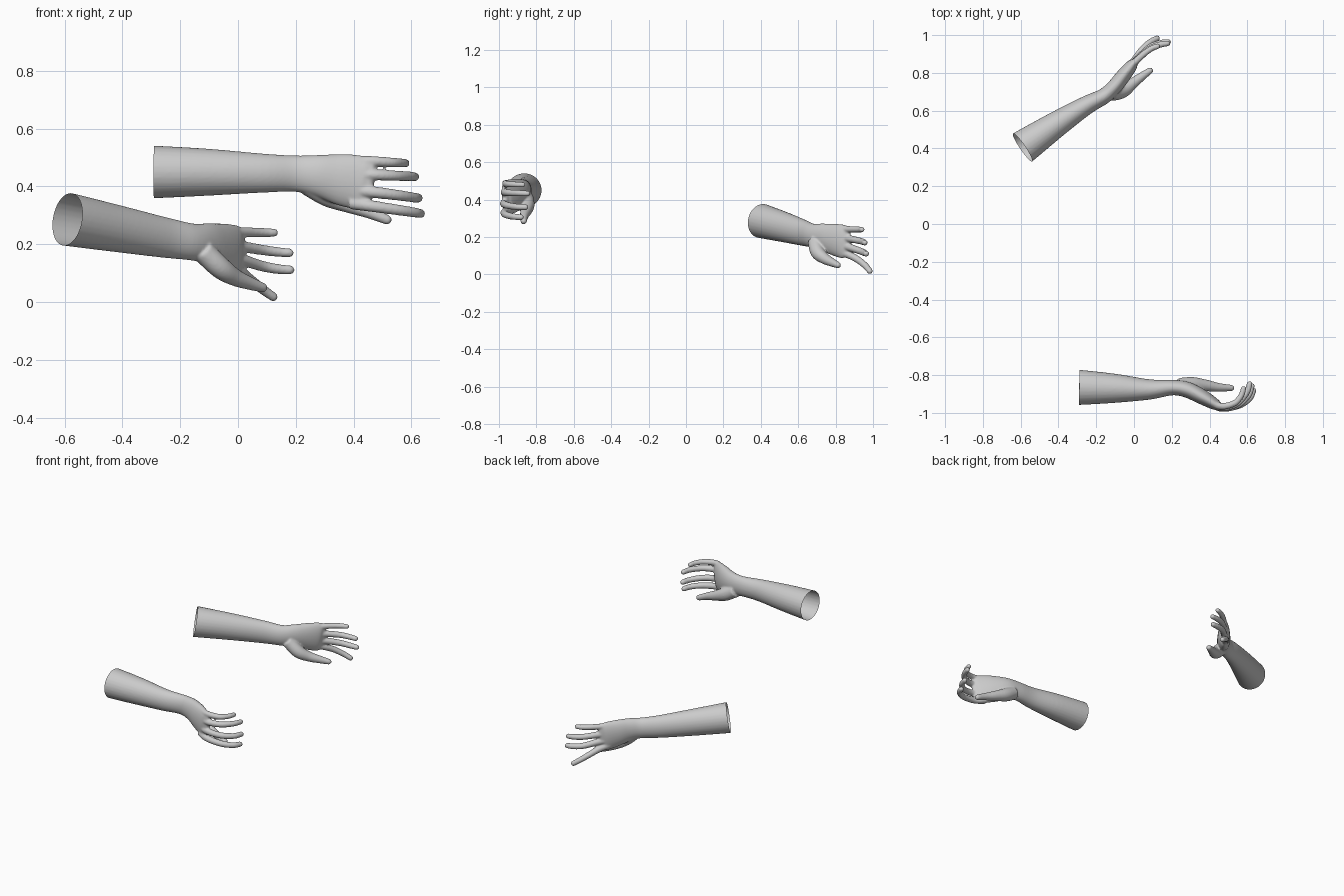
import bpy, bmesh, math
from mathutils import Vector

UP = Vector((0, 0, 1))


def spline(pts, steps=6):
    # Catmull-Rom through (x, y, z, half width, half thickness) points
    p = [Vector(q) for q in pts]
    p = [p[0] * 2 - p[1]] + p + [p[-1] * 2 - p[-2]]
    out = []
    for i in range(1, len(p) - 2):
        a, b, c, d = p[i - 1:i + 3]
        for k in range(steps):
            t = k / steps
            out.append((b * 2 + (c - a) * t + (a * 2 - b * 5 + c * 4 - d) * t * t
                        + (b * 3 - a - c * 3 + d) * t ** 3) * 0.5)
    return out + [p[-2]]


def loft(bm, pts, sides=28):
    # closed tube of elliptical rings with a rounded far end
    s = spline(pts)
    rings = []
    for i, q in enumerate(s):
        t = Vector(s[min(i + 1, len(s) - 1)][:3]) - Vector(s[max(i - 1, 0)][:3])
        rings.append((Vector(q[:3]), t.normalized(), q[3], q[4]))
    c, t, a, b = rings[-1]
    for k in range(1, 6):
        ang = math.radians(k * 16.5)
        f = math.cos(ang)
        rings.append((c + t * b * math.sin(ang), t, a * f, b * f))
    prev = None
    for c, t, a, b in rings:
        n = t.cross(UP).normalized()
        w = n.cross(t)
        cur = [bm.verts.new(c + w * a * math.cos(g) + n * b * math.sin(g))
               for g in (2 * math.pi * j / sides for j in range(sides))]
        if prev:
            for j in range(sides):
                k = (j + 1) % sides
                bm.faces.new((prev[j], prev[k], cur[k], cur[j]))
        else:
            bm.faces.new(cur[::-1])
        prev = cur
    bm.faces.new(prev)


def make_hand(name, arm, thumb, fingers):
    bm = bmesh.new()
    # forearm and palm, run a little past the elbow cut
    start = Vector(arm[0][:3])
    axis = (Vector(arm[1][:3]) - start).normalized()
    extra = tuple(start - axis * 0.05) + tuple(arm[0][3:])
    loft(bm, [extra] + arm)
    # thumb and fingers
    loft(bm, [p + (p[3],) for p in thumb])
    for radius, path in fingers:
        n = len(path) - 1
        loft(bm, [p + (radius * (1.25 - 0.32 * i / n),) * 2 for i, p in enumerate(path)])
    bmesh.ops.recalc_face_normals(bm, faces=bm.faces)
    me = bpy.data.meshes.new(name)
    bm.to_mesh(me)
    bm.free()
    ob = bpy.data.objects.new(name, me)
    bpy.context.collection.objects.link(ob)
    # blend all parts into one skin
    rm = ob.modifiers.new("blend", 'REMESH')
    rm.mode = 'VOXEL'
    rm.voxel_size = 0.005
    sm = ob.modifiers.new("soften", 'SMOOTH')
    sm.factor = 0.5
    sm.iterations = 8
    dg = bpy.context.evaluated_depsgraph_get()
    skin = bpy.data.meshes.new_from_object(ob.evaluated_get(dg))
    ob.modifiers.clear()
    # open the elbow end
    bm = bmesh.new()
    bm.from_mesh(skin)
    bmesh.ops.bisect_plane(bm, geom=bm.verts[:] + bm.edges[:] + bm.faces[:],
                           plane_co=start, plane_no=axis, clear_inner=True)
    for f in bm.faces:
        f.smooth = True
    bm.to_mesh(skin)
    bm.free()
    ob.data = skin


# front hand, back of the hand to the front, fingers curled
make_hand(
    "left_hand",
    [(-0.29, -0.865, 0.45, 0.091, 0.093), (-0.1, -0.87, 0.449, 0.081, 0.077),
     (0.08, -0.876, 0.446, 0.068, 0.054), (0.2, -0.866, 0.444, 0.063, 0.041),
     (0.28, -0.877, 0.437, 0.073, 0.042), (0.36, -0.915, 0.423, 0.090, 0.040),
     (0.43, -0.955, 0.412, 0.094, 0.030), (0.452, -0.966, 0.408, 0.088, 0.018)],
    [(0.24, -0.855, 0.41, 0.04), (0.31, -0.85, 0.37, 0.04), (0.38, -0.855, 0.34, 0.031),
     (0.45, -0.865, 0.313, 0.023), (0.515, -0.868, 0.285, 0.017)],
    [(0.0155, [(0.40, -0.94, 0.485), (0.46, -0.965, 0.487), (0.53, -0.95, 0.483),
               (0.567, -0.91, 0.481), (0.58, -0.872, 0.48)]),
     (0.0165, [(0.40, -0.95, 0.44), (0.47, -0.972, 0.44), (0.545, -0.95, 0.437),
               (0.595, -0.895, 0.435), (0.612, -0.847, 0.433)]),
     (0.017, [(0.40, -0.95, 0.385), (0.47, -0.975, 0.38), (0.55, -0.958, 0.37),
              (0.605, -0.908, 0.362), (0.624, -0.858, 0.36)]),
     (0.017, [(0.39, -0.945, 0.342), (0.46, -0.972, 0.332), (0.55, -0.962, 0.319),
              (0.61, -0.925, 0.31), (0.632, -0.882, 0.306)])])

# rear hand, palm turned to the front right, fingers nearly straight
make_hand(
    "right_hand",
    [(-0.59, 0.405, 0.286, 0.092, 0.09), (-0.413, 0.526, 0.253, 0.081, 0.069),
     (-0.254, 0.627, 0.223, 0.07, 0.05), (-0.16, 0.676, 0.208, 0.064, 0.042),
     (-0.105, 0.725, 0.203, 0.07, 0.04), (-0.06, 0.78, 0.19, 0.083, 0.039),
     (-0.015, 0.836, 0.177, 0.09, 0.032), (0.005, 0.86, 0.172, 0.084, 0.018)],
    [(-0.12, 0.69, 0.175, 0.04), (-0.06, 0.705, 0.118, 0.038), (-0.01, 0.742, 0.085, 0.03),
     (0.04, 0.78, 0.065, 0.023), (0.085, 0.812, 0.05, 0.017)],
    [(0.0155, [(-0.035, 0.81, 0.235), (0.005, 0.857, 0.241), (0.055, 0.903, 0.241),
               (0.095, 0.93, 0.24), (0.125, 0.941, 0.24)]),
     (0.0165, [(-0.03, 0.82, 0.198), (0.02, 0.873, 0.191), (0.085, 0.928, 0.18),
               (0.14, 0.95, 0.173), (0.178, 0.956, 0.17)]),
     (0.017, [(-0.03, 0.825, 0.155), (0.02, 0.876, 0.144), (0.085, 0.935, 0.124),
              (0.14, 0.957, 0.114), (0.18, 0.964, 0.111)]),
     (0.017, [(-0.03, 0.825, 0.122), (0.01, 0.877, 0.102), (0.045, 0.925, 0.075),
              (0.085, 0.962, 0.044), (0.122, 0.983, 0.018)])])
